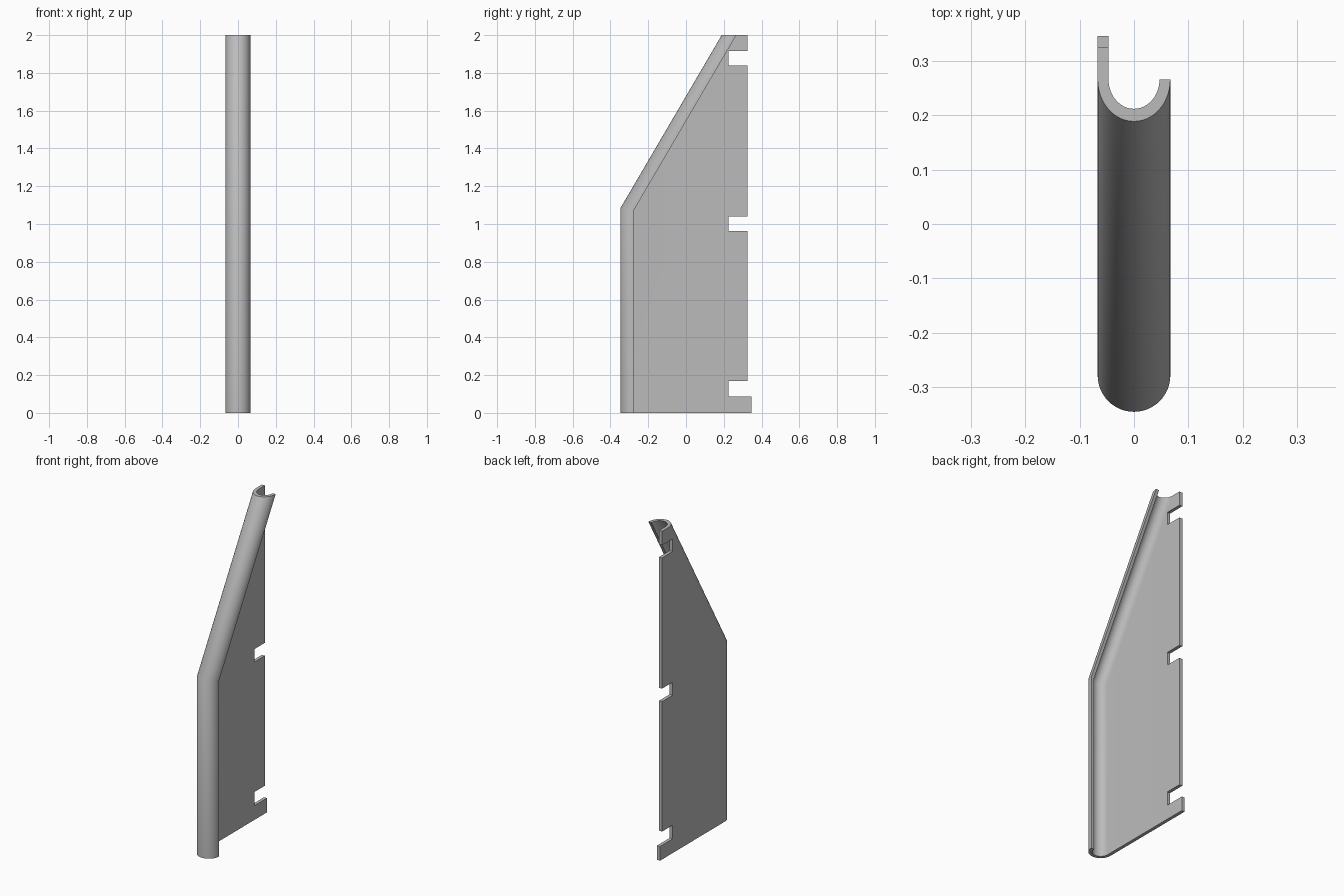
import bpy
import bmesh
import math

cube = bpy.data.objects.get("Cube")
if cube:
    bpy.data.objects.remove(cube, do_unlink=True)

# Main dimensions
R, THICK = 0.067, 0.02
FRONT, BACK, TAB, NOTCH = -0.346, 0.326, 0.346, 0.224
KINK_Z, TOP_Z, TOP_Y = 1.086, 2.0, 0.189
SEGMENTS = 24
lean = math.atan2(TOP_Y - FRONT, TOP_Z - KINK_Z)


def path(d):
    """Bottom, bend and top (y, z) of the line set back d from the nose."""
    return [(FRONT + d, 0),
            (FRONT + d, KINK_Z - d * math.tan(lean / 2)),
            (TOP_Y + d / math.cos(lean), TOP_Z)]


def arc(radius):
    """Half-round cross-section swept along the mitred path."""
    rows = []
    for i in range(SEGMENTS + 1):
        a = math.pi * i / SEGMENTS
        x, d = -radius * math.cos(a), R - radius * math.sin(a)
        rows.append([bm.verts.new((x, y, z)) for y, z in path(d)])
    return rows


bm = bmesh.new()

# Rolled front edge: outer and inner skins, end rims and free lip
outer, inner = arc(R), arc(R - THICK)
for i in range(SEGMENTS):
    for k in range(2):
        for skin in (outer, inner):
            bm.faces.new((skin[i][k], skin[i + 1][k], skin[i + 1][k + 1], skin[i][k + 1]))
    for k in (0, 2):
        bm.faces.new((outer[i][k], outer[i + 1][k], inner[i + 1][k], inner[i][k]))
for k in range(2):
    bm.faces.new((outer[-1][k], outer[-1][k + 1], inner[-1][k + 1], inner[-1][k]))

# Flat side plate with three slots in the back edge
outline = [(TAB, 0)]
edge = TAB
for low, high in ((0.087, 0.17), (0.962, 1.041), (1.838, 1.915)):
    outline += [(edge, low), (NOTCH, low), (NOTCH, high), (BACK, high)]
    edge = BACK
outline.append((BACK, TOP_Z))
sides = []
for x, skin in ((-R, outer), (THICK - R, inner)):
    rim = [bm.verts.new((x, y, z)) for y, z in outline]
    loop = [skin[0][0]] + rim + [skin[0][2], skin[0][1]]
    bm.faces.new(loop)
    sides.append(loop)
for i in range(len(outline) + 1):
    bm.faces.new((sides[0][i], sides[0][i + 1], sides[1][i + 1], sides[1][i]))

bmesh.ops.recalc_face_normals(bm, faces=bm.faces[:])
mesh = bpy.data.meshes.new("slotted_side_panel")
bm.to_mesh(mesh)
bm.free()

panel = bpy.data.objects.new("slotted_side_panel", mesh)
bpy.context.collection.objects.link(panel)

# Plain grey finish
grey = bpy.data.materials.new("plain_grey")
grey.use_nodes = True
colour = (0.5, 0.5, 0.5, 1)
grey.diffuse_color = colour
grey.node_tree.nodes["Principled BSDF"].inputs["Base Color"].default_value = colour
mesh.materials.append(grey)

bpy.ops.object.select_all(action='DESELECT')
panel.select_set(True)
bpy.context.view_layer.objects.active = panel
bpy.ops.object.shade_smooth_by_angle(angle=math.radians(32))
